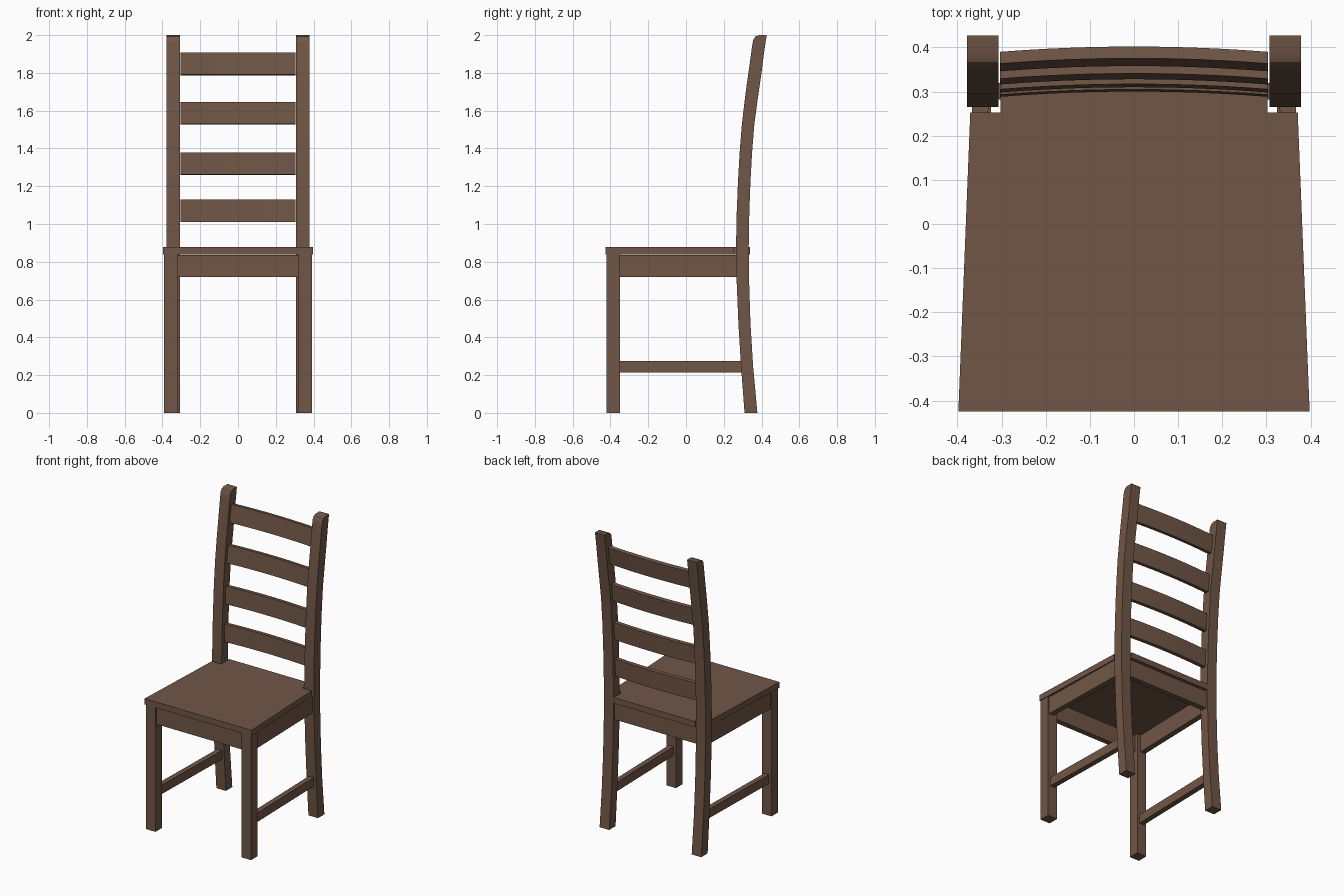
import bpy, bmesh, math

if "Cube" in bpy.data.objects:
    bpy.data.objects.remove(bpy.data.objects["Cube"])

wood = bpy.data.materials.new("brown wood")
wood.diffuse_color = (0.162, 0.093, 0.061, 1)
wood.use_nodes = True
wood.node_tree.nodes["Principled BSDF"].inputs["Base Color"].default_value = wood.diffuse_color


def loft(name, rings, smooth=False):
    """Solid through a list of matching closed rings, capped at both ends."""
    bm = bmesh.new()
    loops = [[bm.verts.new(p) for p in ring] for ring in rings]
    n = len(loops[0])
    for a, b in zip(loops, loops[1:]):
        for i in range(n):
            j = (i + 1) % n
            bm.faces.new((a[i], a[j], b[j], b[i]))
    bm.faces.new(loops[0][::-1])
    bm.faces.new(loops[-1])
    bmesh.ops.recalc_face_normals(bm, faces=bm.faces)
    mesh = bpy.data.meshes.new(name)
    bm.to_mesh(mesh)
    bm.free()
    mesh.materials.append(wood)
    obj = bpy.data.objects.new(name, mesh)
    bpy.context.collection.objects.link(obj)
    if smooth:
        bpy.ops.object.select_all(action='DESELECT')
        obj.select_set(True)
        bpy.context.view_layer.objects.active = obj
        bpy.ops.object.shade_smooth_by_angle(angle=math.radians(30))
    return obj


def box(name, x0, x1, y0, y1, z0, z1):
    ring = [(x0, y0), (x1, y0), (x1, y1), (x0, y1)]
    return loft(name, [[(x, y, z) for x, y in ring] for z in (z0, z1)])


def rail(name, side, xf, xb, w, y0, y1, z0, z1):
    """Side rail that follows the taper from outer x = xf (front) to xb (back)."""
    return loft(name, [[(side * x, y, z) for x, z in
                        ((xo, z0), (xo - w, z0), (xo - w, z1), (xo, z1))]
                       for xo, y in ((xf, y0), (xb, y1))])


# Seat: tapered board notched around the back posts
half = [(0.398, -0.425), (0.371, 0.253), (0.302, 0.253), (0.302, 0.338)]
outline = half + [(-x, y) for x, y in reversed(half)]
loft("seat", [[(x, y, z) for x, y in outline] for z in (0.838, 0.877)])

# Back post side profile: front edge going up, rounded top, back edge going down
front = [(0.310, 0), (0.291, 0.25), (0.277, 0.48), (0.268, 0.70), (0.265, 0.88),
         (0.268, 1.05), (0.275, 1.22), (0.284, 1.38), (0.296, 1.53),
         (0.315, 1.69), (0.336, 1.84), (0.351, 1.95),
         (0.356, 1.975), (0.367, 1.992), (0.385, 2.0)]
back = [(0.427, 2.0), (0.415, 1.92), (0.401, 1.81), (0.381, 1.67), (0.362, 1.53),
        (0.350, 1.38), (0.341, 1.22), (0.335, 1.05), (0.332, 0.88),
        (0.334, 0.70), (0.341, 0.48), (0.355, 0.25), (0.378, 0)]

for side, label in ((-1, "left"), (1, "right")):
    loft("back_post_" + label, [[(side * x, y, z) for y, z in front + back]
                                for x in (0.307, 0.378)], True)
    xs = sorted((side * 0.32, side * 0.391))
    box("front_leg_" + label, *xs, -0.42, -0.35, 0, 0.838)
    rail("side_apron_" + label, side, 0.382, 0.367, 0.037, -0.35, 0.268, 0.72, 0.836)
    rail("side_stretcher_" + label, side, 0.372, 0.358, 0.035, -0.35, 0.295, 0.215, 0.275)

# Front and back aprons
box("front_apron", -0.32, 0.32, -0.41, -0.373, 0.72, 0.836)
box("back_apron", -0.307, 0.307, 0.282, 0.319, 0.72, 0.836)

# Back slats: bowed backwards and tilted with the posts
for k, (yc, zc, slope) in enumerate(((0.304, 1.07, 0.04), (0.315, 1.32, 0.06),
                                     (0.336, 1.587, 0.11), (0.368, 1.847, 0.15))):
    length = math.hypot(slope, 1)
    ty, tz = slope / length, 1 / length
    section = [(a * ty + b * tz, a * tz - b * ty) for a, b in
               ((-0.059, -0.0135), (0.059, -0.0135), (0.059, 0.0135), (-0.059, 0.0135))]
    rings = []
    for i in range(13):
        t = i / 6 - 1
        bow = 0.012 * (1 - t * t)
        rings.append([(0.304 * t, yc + bow + dy, zc + dz) for dy, dz in section])
    loft("back_slat_%d" % (k + 1), rings, True)
